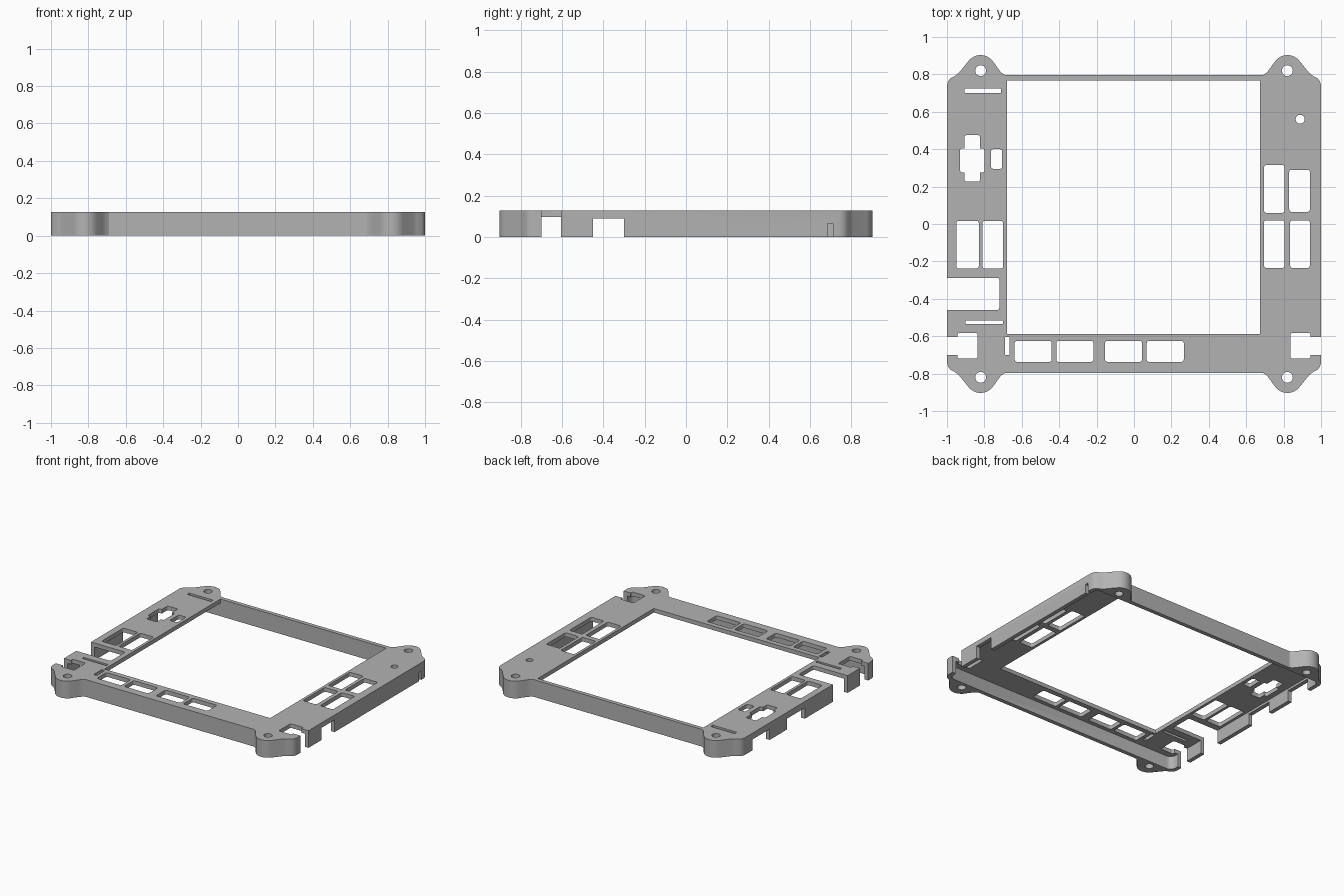
import bpy
import bmesh
from math import sin, cos, pi, radians

TOP = 0.127        # overall height
UNDER = 0.097      # underside of the top plate
WALL = 0.03        # rim thickness

if "Cube" in bpy.data.objects:
    bpy.data.objects.remove(bpy.data.objects["Cube"], do_unlink=True)

grey = bpy.data.materials.new("mid grey")
grey.use_nodes = True
grey.diffuse_color = (0.45, 0.45, 0.45, 1)
grey.node_tree.nodes["Principled BSDF"].inputs["Base Color"].default_value = (0.45, 0.45, 0.45, 1)


def prism(name, outline, z0, z1):
    """Extrude a flat outline between two heights."""
    bm = bmesh.new()
    face = bm.faces.new([bm.verts.new((x, y, z0)) for x, y in outline])
    new = bmesh.ops.extrude_face_region(bm, geom=[face])["geom"]
    verts = [v for v in new if isinstance(v, bmesh.types.BMVert)]
    bmesh.ops.translate(bm, verts=verts, vec=(0, 0, z1 - z0))
    bmesh.ops.recalc_face_normals(bm, faces=bm.faces)
    mesh = bpy.data.meshes.new(name)
    bm.to_mesh(mesh)
    bm.free()
    mesh.materials.append(grey)
    obj = bpy.data.objects.new(name, mesh)
    bpy.context.collection.objects.link(obj)
    return obj


def arc(cx, cy, r, start, end, steps):
    angles = [radians(start + (end - start) * i / steps) for i in range(steps + 1)]
    return [(cx + r * cos(a), cy + r * sin(a)) for a in angles]


def rounded(x0, x1, y0, y1, r):
    pts = []
    for cx, cy, a in ((x1 - r, y1 - r, 0), (x0 + r, y1 - r, 90),
                      (x0 + r, y0 + r, 180), (x1 - r, y0 + r, 270)):
        pts += arc(cx, cy, r, a, a + 90, 4)
    return pts


def cut(body, outline, z0=-0.1, z1=0.3):
    """Subtract a prism from the body, then discard the cutter."""
    cutter = prism("cutter", outline, z0, z1)
    cutter.hide_render = True
    mod = body.modifiers.new("cut", 'BOOLEAN')
    mod.operation = 'DIFFERENCE'
    mod.solver = 'EXACT'
    mod.object = cutter
    bpy.context.view_layer.objects.active = body
    bpy.ops.object.modifier_apply(modifier=mod.name)
    bpy.data.objects.remove(cutter, do_unlink=True)


# Outer outline: one corner with its screw ear, mirrored to all four
quarter = [(1.0, 0.745), (0.993, 0.765), (0.98, 0.78), (0.955, 0.793), (0.935, 0.81)]
quarter += arc(0.82, 0.82, 0.083, 42, 138, 12)
quarter += [(0.725, 0.829), (0.71, 0.81), (0.69, 0.797)]
half = quarter + [(-x, y) for x, y in reversed(quarter)]
outline = half + [(x, -y) for x, y in reversed(half)]
frame = prism("panel_frame", outline, 0, TOP)

# Hollow underside and central opening
cut(frame, rounded(-1 + WALL, 1 - WALL, -0.797 + WALL, 0.797 - WALL, 0.04), -0.1, UNDER)
cut(frame, rounded(-0.68, 0.675, -0.588, 0.797 - WALL, 0.002))

# Screw holes and the small pilot hole
for x in (-0.82, 0.82):
    for y in (-0.82, 0.82):
        cut(frame, arc(x, y, 0.029, 0, 345, 23))
cut(frame, arc(0.888, 0.56, 0.024, 0, 342, 19))

# Plate windows: x0, x1, y0, y1
windows = [
    (-0.93, -0.80, 0.275, 0.405), (-0.907, -0.823, 0.226, 0.475),
    (-0.765, -0.705, 0.295, 0.40),
    (-0.95, -0.83, -0.238, 0.017), (-0.81, -0.70, -0.238, 0.017),
    (0.695, 0.805, 0.06, 0.315), (0.83, 0.94, 0.065, 0.29),
    (0.695, 0.805, -0.235, 0.02), (0.835, 0.94, -0.235, 0.02),
]
for x0 in (-0.638, -0.415, -0.155, 0.068):
    windows.append((x0, x0 + 0.198, -0.737, -0.625))
for w in windows:
    cut(frame, rounded(*w, 0.012))

# Narrow slots in the plate
for s in ((-0.905, -0.71, 0.70, 0.725), (-0.90, -0.70, -0.535, -0.515),
          (-0.69, -0.665, -0.70, -0.605)):
    cut(frame, rounded(*s, 0.003))

# Open slot on the right side, and side clips with a wider pocket inside
cut(frame, rounded(-1.1, -0.72, -0.46, -0.288, 0.012))
for side in (-1, 1):
    pocket = sorted((side * 0.837, side * 0.943))
    mouth = sorted((side * 0.92, side * 1.1))
    cut(frame, rounded(*pocket, -0.72, -0.582, 0.01))
    cut(frame, rounded(*mouth, -0.70, -0.605, 0.004))

# Notches in the lower edge of the side walls
cut(frame, rounded(0.955, 1.1, -0.45, -0.30, 0.002), -0.1, 0.09)
cut(frame, rounded(0.955, 1.1, 0.685, 0.712, 0.002), -0.1, 0.065)
for y0, y1 in ((0.04, 0.25), (0.45, 0.65)):
    cut(frame, rounded(-1.1, -0.955, y0, y1, 0.002), -0.1, 0.08)

# Smooth the curved walls, keep the edges crisp
bpy.ops.object.select_all(action='DESELECT')
frame.select_set(True)
bpy.context.view_layer.objects.active = frame
bpy.ops.object.shade_smooth_by_angle(angle=pi / 6)
